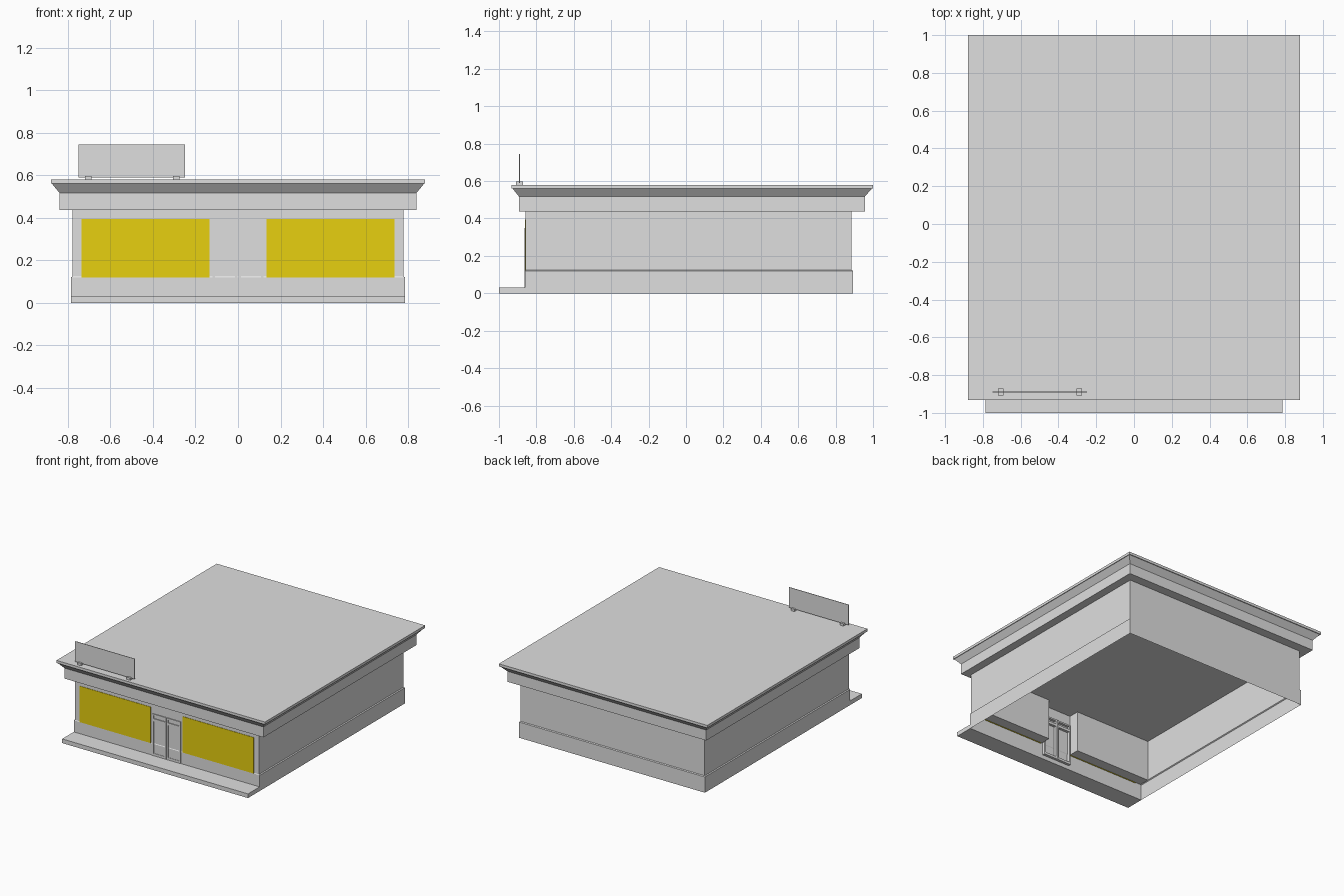
import bpy, bmesh

cube = bpy.data.objects.get("Cube")
if cube:
    bpy.data.objects.remove(cube, do_unlink=True)


def material(name, rgb):
    m = bpy.data.materials.new(name)
    m.use_nodes = True
    m.diffuse_color = (*rgb, 1)
    m.node_tree.nodes["Principled BSDF"].inputs["Base Color"].default_value = (*rgb, 1)
    return m


GREY = material("pale grey", (0.74, 0.74, 0.74))
YELLOW = material("window yellow", (0.95, 0.75, 0.006))


def loft(name, rings, mat=GREY, caps=True):
    """Stack rectangles (half width x, front y, back y, z), optionally capped."""
    bm = bmesh.new()
    loops = [[bm.verts.new(p) for p in ((-x, y0, z), (x, y0, z), (x, y1, z), (-x, y1, z))]
             for x, y0, y1, z in rings]
    for a, b in zip(loops, loops[1:]):
        for i in range(4):
            j = (i + 1) % 4
            bm.faces.new((a[i], a[j], b[j], b[i]))
    if caps:
        bm.faces.new(loops[0][::-1])
        bm.faces.new(loops[-1])
    mesh = bpy.data.meshes.new(name)
    bm.to_mesh(mesh)
    bm.free()
    mesh.materials.append(mat)
    obj = bpy.data.objects.new(name, mesh)
    bpy.context.collection.objects.link(obj)
    return obj


def box(name, x0, x1, y0, y1, z0, z1, mat=GREY):
    half = (x1 - x0) / 2
    obj = loft(name, [(half, y0, y1, z0), (half, y0, y1, z1)], mat)
    obj.location.x = (x0 + x1) / 2
    return obj


# Open-bottomed walls with a slightly wider plinth
FRONT = -0.857
loft("walls", [(0.785, FRONT - 0.003, 0.893, 0), (0.785, FRONT - 0.003, 0.893, 0.12),
               (0.778, FRONT, 0.886, 0.125), (0.778, FRONT, 0.886, 0.437)], caps=False)

# Roof: fascia, flared cornice and thin top slab
loft("roof", [(0.84, -0.893, 0.956, 0.437), (0.84, -0.893, 0.956, 0.517),
              (0.875, -0.927, 0.994, 0.56), (0.88, -0.932, 1.0, 0.56),
              (0.88, -0.932, 1.0, 0.58)])

# Pavement along the front
box("pavement", -0.785, 0.785, -1.0, FRONT, 0, 0.032)

# Shop windows with display boxes behind them
for side, sign in (("left", 1), ("right", -1)):
    a, b = sorted((sign * 0.135, sign * 0.735))
    box(side + "_window", a, b, FRONT - 0.003, FRONT + 0.002, 0.12, 0.395, YELLOW)
    a, b = sorted((sign * 0.13, sign * 0.777))
    box(side + "_display_box", a, b, FRONT + 0.003, FRONT + 0.083, 0.122, 0.436)

# Double door with a transom over each leaf
Y0, Y1 = FRONT - 0.006, FRONT + 0.02
for side, sign in (("left", 1), ("right", -1)):
    for part, inner, outer in (("inner", 0.002, 0.014), ("outer", 0.108, 0.12)):
        a, b = sorted((sign * inner, sign * outer))
        box(f"{side}_door_{part}_post", a, b, Y0, Y1, 0.032, 0.35)
    a, b = sorted((sign * 0.014, sign * 0.108))
    for part, z0, z1 in (("bottom", 0.032, 0.05), ("middle", 0.295, 0.315), ("top", 0.338, 0.35)):
        box(f"{side}_door_{part}_rail", a, b, Y0, Y1, z0, z1)

# Blank sign board on two feet
box("sign_board", -0.75, -0.25, -0.892, -0.888, 0.59, 0.745)
for name, x in (("outer", -0.705), ("inner", -0.29)):
    box(f"sign_{name}_foot", x - 0.015, x + 0.015, -0.908, -0.872, 0.58, 0.597)
